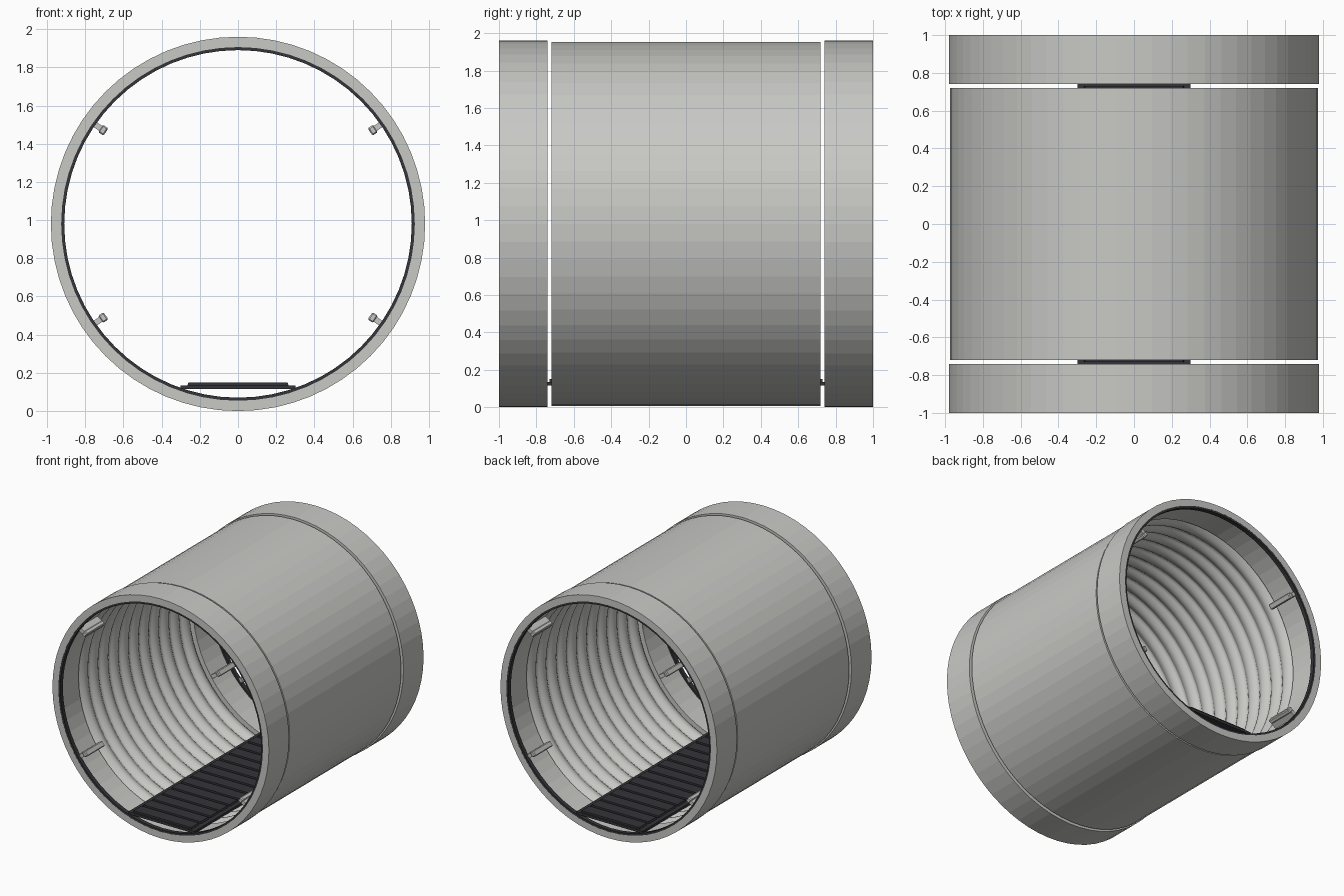
import bpy
import bmesh
import math
from mathutils import Matrix, Vector

cube = bpy.data.objects.get("Cube")
if cube:
    bpy.data.objects.remove(cube, do_unlink=True)

AXIS_Z = 0.98
SIDES = 64


def material(name, colour):
    mat = bpy.data.materials.new(name)
    mat.use_nodes = True
    mat.diffuse_color = (*colour, 1)
    mat.node_tree.nodes["Principled BSDF"].inputs["Base Color"].default_value = (*colour, 1)
    return mat


light = material("light grey", (0.58, 0.58, 0.56))
dark = material("dark charcoal", (0.035, 0.035, 0.042))


def finish(name, bm, mat):
    bmesh.ops.recalc_face_normals(bm, faces=bm.faces)
    mesh = bpy.data.meshes.new(name)
    bm.to_mesh(mesh)
    bm.free()
    mesh.materials.append(mat)
    obj = bpy.data.objects.new(name, mesh)
    bpy.context.collection.objects.link(obj)
    return obj


def lathe(name, profile, mat, smooth_inside=0):
    """Turn a closed (radius, y) profile around the tube's axis."""
    bm = bmesh.new()
    rings = []
    for i in range(SIDES):
        a = 2 * math.pi * i / SIDES
        rings.append([bm.verts.new((r * math.cos(a), y, AXIS_Z + r * math.sin(a)))
                      for r, y in profile])
    n = len(profile)
    for i in range(SIDES):
        here, after = rings[i], rings[(i + 1) % SIDES]
        for j in range(n):
            k = (j + 1) % n
            face = bm.faces.new((here[j], here[k], after[k], after[j]))
            face.smooth = profile[j][0] < smooth_inside and profile[k][0] < smooth_inside
    return finish(name, bm, mat)


def band(r_in, r_out, y0, y1):
    return [(r_out, y0), (r_out, y1), (r_in, y1), (r_in, y0)]


def add_box(bm, size, centre, turn=Matrix()):
    place = Matrix.Translation(centre) @ turn @ Matrix.Diagonal((*size, 1))
    return bmesh.ops.create_cube(bm, size=1, matrix=place)["verts"]


# Main barrel with a corrugated lining
HALF = 0.72
RIBS, STEPS = 11, 8
lining = []
for i in range(RIBS * STEPS + 1):
    t = i / (RIBS * STEPS)
    wave = abs(math.sin(math.pi * RIBS * t))
    lining.append((0.947 - 0.032 * wave, HALF - 2 * HALF * t))
lathe("main_barrel", [(0.973, -HALF), (0.973, HALF)] + lining, light, 0.95)

# End collars, dark rim seals and the four guide clips inside each collar
for end, s in (("front", -1), ("back", 1)):
    lathe(end + "_collar", band(0.926, 0.98, s * 0.74, s * 1.0), light)
    lathe(end + "_rim_seal", band(0.91, 0.93, s * 0.965, s * 0.999), dark)
    bm = bmesh.new()
    for sx in (-1, 1):
        for sz in (-1, 1):
            out = Vector((sx * 0.82, 0, sz * 0.57)).normalized()
            turn = Matrix.Rotation(-math.atan2(out.z, out.x), 4, "Y")
            mid = Vector((0, s * 0.86, AXIS_Z))
            add_box(bm, (0.06, 0.23, 0.03), mid + out * 0.905, turn)
            head = add_box(bm, (0.035, 0.23, 0.046), mid + out * 0.86, turn)
            edges = {e for v in head for e in v.link_edges}
            bmesh.ops.bevel(bm, geom=list(edges), offset=0.007, segments=1, affect="EDGES")
    finish(end + "_guide_clips", bm, light)

# Walkway base plate along the bottom
bm = bmesh.new()
add_box(bm, (0.6, 1.98, 0.02), (0, 0, 0.125))
finish("walkway_base", bm, dark)

# Raised cross slats on the walkway
bm = bmesh.new()
SLATS = 16
pitch = 1.98 / SLATS
for i in range(SLATS):
    slat = add_box(bm, (0.53, pitch - 0.025, 0.016), (0, -0.99 + pitch * (i + 0.5), 0.142))
    for v in slat:
        if v.co.z > 0.142:
            v.co.x *= 0.98
finish("walkway_slats", bm, dark)
